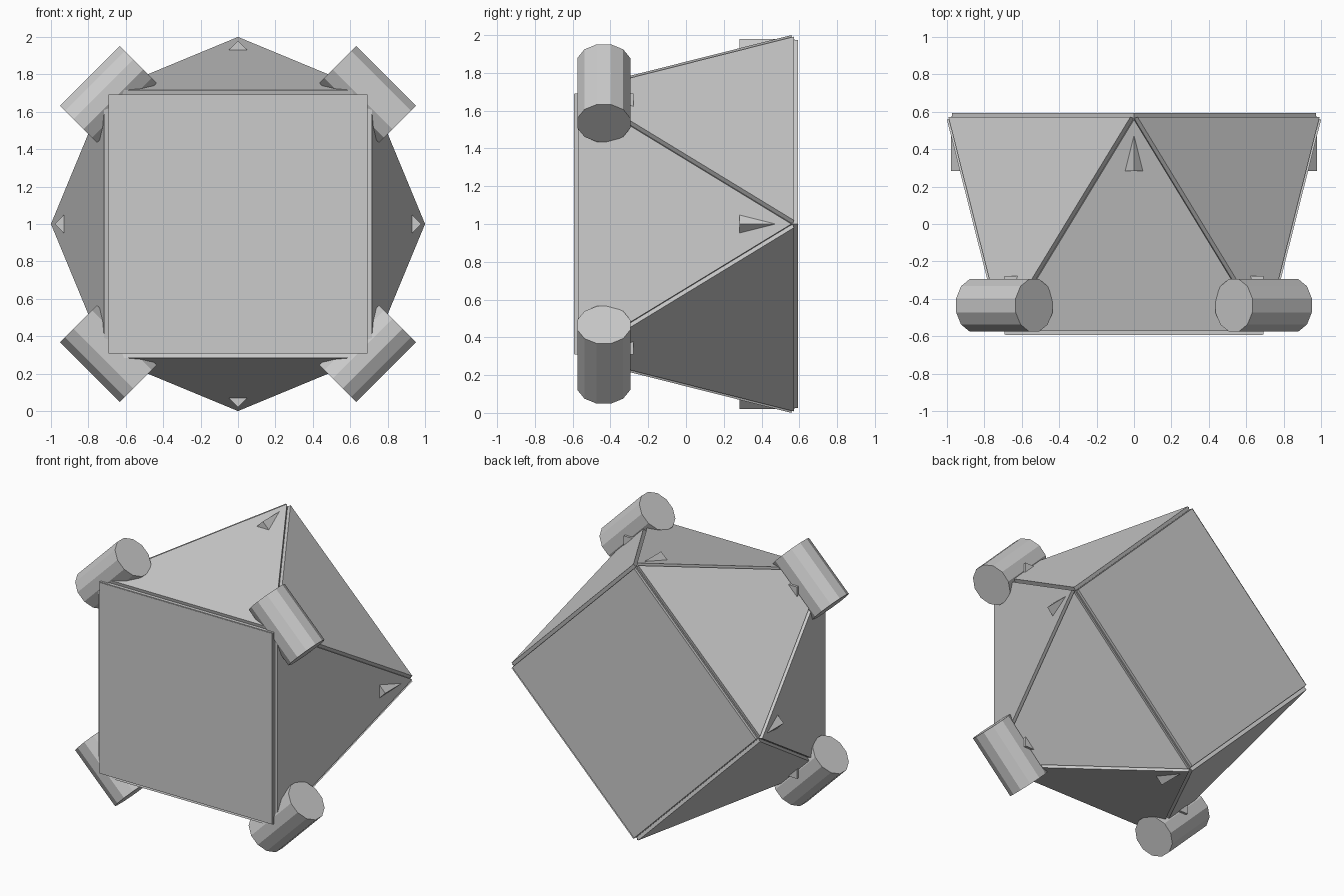
import bpy, bmesh
from math import radians, pi, cos, sin
from mathutils import Matrix, Vector

if "Cube" in bpy.data.objects:
    bpy.data.objects.remove(bpy.data.objects["Cube"])

T = 0.028          # panel thickness
HALF = 0.593 - T   # core half depth
R = 0.973          # corner radius of both squares
ZC = 1.0           # centre height


def link(name, bm):
    bmesh.ops.recalc_face_normals(bm, faces=bm.faces)
    me = bpy.data.meshes.new(name)
    bm.to_mesh(me)
    bm.free()
    ob = bpy.data.objects.new(name, me)
    bpy.context.collection.objects.link(ob)
    return ob


# Square antiprism shell: every face raised as its own plate, leaving V grooves
def panels():
    bm = bmesh.new()

    def ring(y, start):
        return [bm.verts.new((R * cos(start + k * pi / 2), y, ZC + R * sin(start + k * pi / 2)))
                for k in range(4)]
    front, back = ring(-HALF, pi / 4), ring(HALF, 0)
    bm.faces.new(front)
    bm.faces.new(back)
    for k in range(4):
        n = (k + 1) % 4
        bm.faces.new((front[k], front[n], back[n]))
        bm.faces.new((back[k], back[n], front[k]))
    bmesh.ops.recalc_face_normals(bm, faces=bm.faces)
    plates = bmesh.ops.extrude_discrete_faces(bm, faces=bm.faces[:])["faces"]
    for f in plates:
        f.normal_update()
        bmesh.ops.translate(bm, verts=f.verts[:], vec=f.normal * T)
    return link("body_panels", bm)


# Square inner block whose corners poke through the panels
def block(name, half, y0, y1, angle):
    bm = bmesh.new()
    m = (Matrix.Translation((0, (y0 + y1) / 2, ZC)) @ Matrix.Rotation(angle, 4, 'Y')
         @ Matrix.Diagonal((2 * half, y1 - y0, 2 * half, 1)))
    bmesh.ops.create_cube(bm, size=1, matrix=m)
    return link(name, bm)


# Twelve-sided roller lying across a front corner
def roller(name, sx, sz):
    bm = bmesh.new()
    axis = Vector((sx, 0, -sz)).normalized()
    out = Vector((sx, 0, sz)).normalized()
    side = axis.cross(out)
    frame = Matrix((out, side, axis)).transposed().to_4x4()
    m = (Matrix.Translation((sx * 0.693, -0.435, ZC + sz * 0.693)) @ frame
         @ Matrix.Rotation(radians(15), 4, 'Z'))
    bmesh.ops.create_cone(bm, cap_ends=True, segments=12, radius1=0.145,
                          radius2=0.145, depth=0.45, matrix=m)
    return link(name, bm)


panels()
block("front_block", 0.692, -0.59, -0.278, 0)
block("back_block", 0.692, 0.283, 0.575, pi / 4)
for sx, h in ((-1, "left"), (1, "right")):
    for sz, v in ((-1, "lower"), (1, "upper")):
        roller(f"{v}_{h}_roller", sx, sz)
